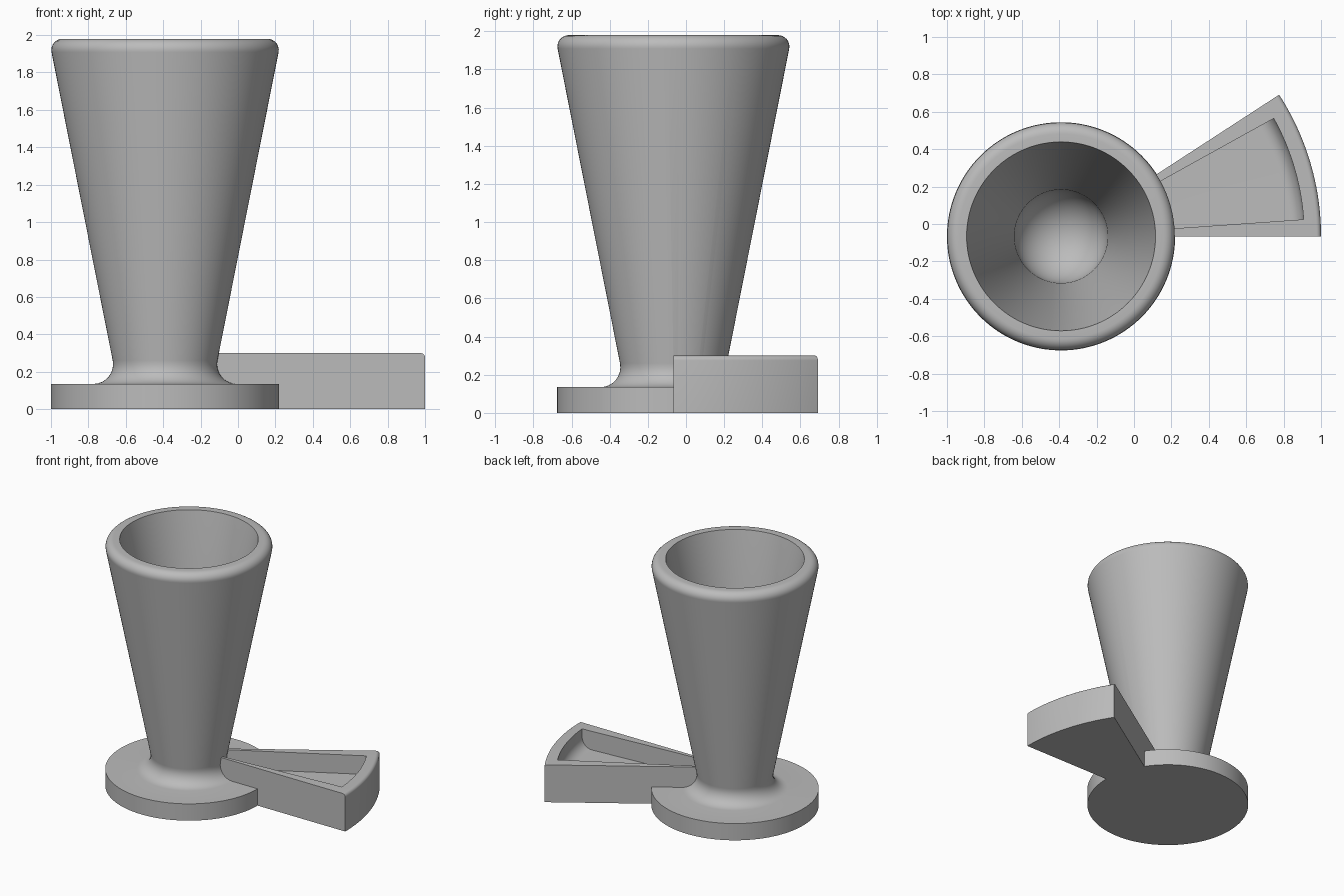
import bpy, bmesh, math

if "Cube" in bpy.data.objects:
    bpy.data.objects.remove(bpy.data.objects["Cube"])

CX, CY = -0.39, -0.066          # shared axis of cup and side tray
grey = bpy.data.materials.new("plain grey")
grey.diffuse_color = (0.5, 0.5, 0.5, 1)
grey.use_nodes = True
grey.node_tree.nodes["Principled BSDF"].inputs["Base Color"].default_value = grey.diffuse_color


def arc(r, z, rad, a0, a1, n=8):
    """Points (r, z) along an arc, angles in degrees."""
    return [(r + rad * math.cos(math.radians(a0 + (a1 - a0) * i / n)),
             z + rad * math.sin(math.radians(a0 + (a1 - a0) * i / n))) for i in range(n + 1)]


def finish(bm, name):
    bmesh.ops.recalc_face_normals(bm, faces=bm.faces)
    me = bpy.data.meshes.new(name)
    bm.to_mesh(me)
    bm.free()
    me.materials.append(grey)
    ob = bpy.data.objects.new(name, me)
    ob.location = (CX, CY, 0)
    bpy.context.collection.objects.link(ob)
    return ob


def revolve(name, profile, a0=0, a1=360, steps=128):
    """Sweep an (r, z) profile: a full turn from axis to axis, or a capped sector."""
    full = a1 - a0 == 360
    bm = bmesh.new()
    rings = []
    for i in range(steps if full else steps + 1):
        a = math.radians(a0 + (a1 - a0) * i / steps)
        rings.append([bm.verts.new((r * math.cos(a), r * math.sin(a), z)) for r, z in profile])
    n = len(profile)
    for i in range(steps):
        p, q = rings[i], rings[(i + 1) % len(rings)]
        for j in range(n - 1 if full else n):
            k = (j + 1) % n
            bm.faces.new((p[j], q[j], q[k], p[k]))
    if not full:
        bm.faces.new(rings[0])
        bm.faces.new(rings[-1])
    bmesh.ops.remove_doubles(bm, verts=bm.verts, dist=1e-5)
    bmesh.ops.dissolve_degenerate(bm, edges=bm.edges, dist=1e-6)
    return finish(bm, name)


def boolean(ob, other, op):
    m = ob.modifiers.new(op, 'BOOLEAN')
    m.operation, m.object, m.solver = op, other, 'EXACT'
    bpy.context.view_layer.objects.active = ob
    bpy.ops.object.modifier_apply(modifier=m.name)
    bpy.data.objects.remove(other)


# Flared cup on a disc foot, with filleted neck, rounded lip and bowl bottom
cup = revolve("cup_and_foot",
              [(0, 0), (0.61, 0), (0.61, 0.135)]
              + arc(0.383, 0.24, 0.105, 270, 169)
              + arc(0.548, 1.92, 0.06, -11, 90)
              + [(0.505, 1.98)]
              + arc(0, 0.70, 0.25, 0, -90, 16))

# Sector-shaped side tray with a rounded outer rim
tray = revolve("side_tray",
               [(0.2, 0), (1.39, 0)] + arc(1.365, 0.275, 0.025, 0, 90, 6) + [(0.2, 0.3)],
               0, 33, 24)
# Pocket sunk into the tray, curving up at the outer end
pocket = revolve("tray_pocket_cutter",
                 [(0.1, 0.15)] + arc(1.215, 0.235, 0.085, -90, 0) + [(1.3, 0.4), (0.1, 0.4)],
                 4, 29, 20)
pocket.hide_render = True
boolean(tray, pocket, 'DIFFERENCE')
boolean(cup, tray, 'UNION')
cup.name = "cup_with_side_tray"

bpy.ops.object.select_all(action='DESELECT')
cup.select_set(True)
bpy.context.view_layer.objects.active = cup
bpy.ops.object.shade_smooth_by_angle(angle=math.radians(30))
